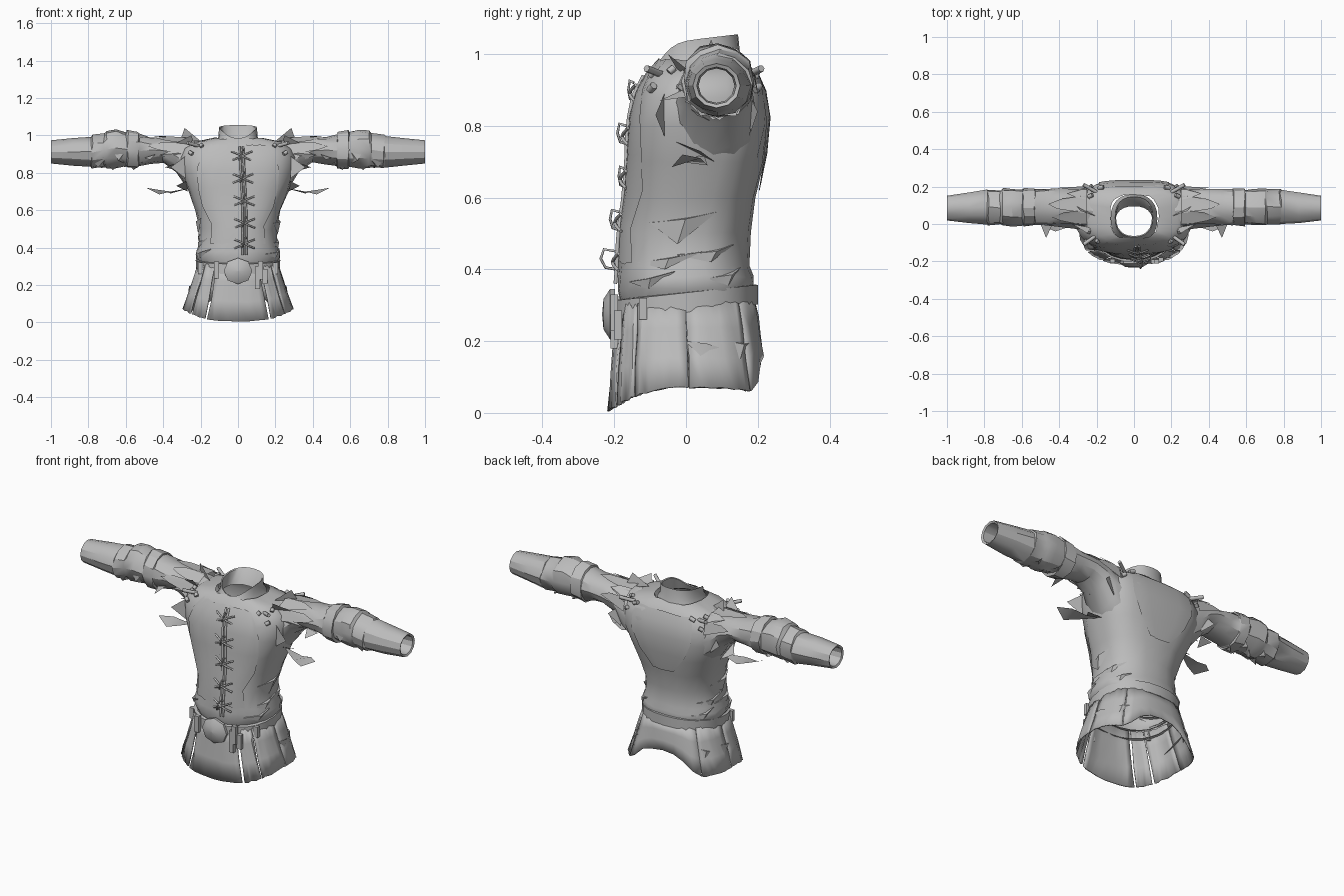
import bpy, math, random
from mathutils import Vector

random.seed(4)
if "Cube" in bpy.data.objects:
    bpy.data.objects.remove(bpy.data.objects["Cube"])

cloth = bpy.data.materials.new("grey_cloth")
cloth.use_nodes = True
cloth.diffuse_color = (0.5, 0.5, 0.5, 1)
cloth.node_tree.nodes["Principled BSDF"].inputs["Base Color"].default_value = (0.5, 0.5, 0.5, 1)


def make(name, verts, faces, thick=0, angle=35):
    me = bpy.data.meshes.new(name)
    me.from_pydata([tuple(v) for v in verts], [], faces)
    me.validate()
    me.materials.append(cloth)
    ob = bpy.data.objects.new(name, me)
    bpy.context.collection.objects.link(ob)
    if thick:
        mod = ob.modifiers.new("thickness", "SOLIDIFY")
        mod.thickness = thick
    bpy.ops.object.select_all(action="DESELECT")
    ob.select_set(True)
    bpy.context.view_layer.objects.active = ob
    bpy.ops.object.shade_smooth_by_angle(angle=math.radians(angle))


def skin(name, rows, closed=False, thick=0, angle=35):
    """Quads between successive rows of points."""
    n = len(rows[0])
    verts = [p for row in rows for p in row]
    faces = []
    for r in range(len(rows) - 1):
        for i in range(n if closed else n - 1):
            j = (i + 1) % n
            faces.append((r * n + i, r * n + j, (r + 1) * n + j, (r + 1) * n + i))
    make(name, verts, faces, thick, angle)


def spow(v, p):
    return math.copysign(abs(v) ** p, v)


def oval(a, z, hw, front, back, power=0.88, tilt=0):
    """Point at angle a of a body ring; the front is at -90 degrees."""
    t = math.radians(a)
    y = (front + back) / 2 + (back - front) / 2 * spow(math.sin(t), power)
    return Vector((hw * spow(math.cos(t), power), y, z + tilt * y))


def jitter(p, amount):
    return Vector([c + random.uniform(-amount, amount) for c in p])


def tube(name, points, radius):
    cu = bpy.data.curves.new(name, "CURVE")
    cu.dimensions = "3D"
    cu.bevel_depth = radius
    cu.bevel_resolution = 1
    cu.use_fill_caps = True
    sp = cu.splines.new("POLY")
    sp.points.add(len(points) - 1)
    for q, p in zip(sp.points, points):
        q.co = (*p, 1)
    cu.materials.append(cloth)
    ob = bpy.data.objects.new(name, cu)
    bpy.context.collection.objects.link(ob)


def box(name, c, size):
    x, y, z = (s / 2 for s in size)
    v = [Vector(c) + Vector((a * x, b * y, d * z)) for a in (-1, 1) for b in (-1, 1) for d in (-1, 1)]
    make(name, v, [(0, 1, 3, 2), (4, 6, 7, 5), (0, 4, 5, 1), (2, 3, 7, 6), (0, 2, 6, 4), (1, 5, 7, 3)])


# Torso: height, half width, front, back
BODY = [(.31, .2, -.18, .18), (.345, .226, -.19, .19), (.38, .226, -.19, .185), (.41, .213, -.185, .178),
        (.5, .207, -.183, .18), (.6, .228, -.168, .195), (.7, .265, -.16, .217), (.8, .3, -.157, .232),
        (.88, .31, -.142, .224), (.93, .29, -.118, .207), (.965, .235, -.095, .185), (.985, .13, -.08, .155)]
ANGLES = range(0, 360, 15)


def body(a, z, out=0.0):
    lo = max(i for i in range(len(BODY) - 1) if BODY[i][0] <= z)
    p, q = BODY[lo], BODY[lo + 1]
    f = (z - p[0]) / (q[0] - p[0])
    _, hw, fr, bk = [u + (v - u) * f for u, v in zip(p, q)]
    # The chest is boxier than the waist, most of all across the shoulder blades
    boxy = min(1, max(0, (z - .5) / .25))
    drop = .18 + .1 * max(0, math.sin(math.radians(a)))
    return oval(a, z, hw + out, fr - out, bk + out, .88 - drop * boxy)


skin("torso", [[jitter(body(a, ring[0]), .004) for a in ANGLES] for ring in BODY], True, angle=45)

# Collar, high behind and dipping to a notch at the front, with a lining
COLLAR = [(.955, .125, -.1, .16, 0), (.99, .104, -.085, .15, .2), (1.038, .102, -.07, .145, 1),
          (1.034, .096, -.064, .138, 1), (.965, .1, -.078, .095, 0)]
rows = []
for z, hw, fr, bk, dip in COLLAR:
    row = [oval(a, z, hw, fr, bk, .85, .12) for a in ANGLES]
    for a, p in zip(ANGLES, row):
        p.z -= .045 * dip * max(0, -math.sin(math.radians(a))) ** 3
    rows.append(row)
skin("collar", rows, True)


# Ragged leather panels laid over the torso
def panel(name, heights, left, right):
    rows = []
    for k, z in enumerate(heights):
        a, b = left[k], right[k]
        rows.append([body(a + (b - a) * i / 6, z + random.uniform(-.006, .006), .006) for i in range(7)])
    skin(name, rows, angle=45)


steps = (.42, .52, .62, .72, .82, .9, .95)
panel("front_panel_left", steps, [-88] * 7, (-50, -53, -42, -46, -52, -60, -64))
panel("front_panel_right", steps, (-130, -127, -138, -134, -128, -120, -116), [-90] * 7)
panel("back_panel", steps[2:], (80, 70, 64, 64, 62), (100, 110, 116, 116, 118))

# Wrinkles: wide shallow folds low on the sides
for a, z, w, h in [(-5, .54, 26, .07), (-15, .43, 28, .03), (20, .45, 26, .03), (-30, .375, 24, .03),
                   (35, .385, 20, .03)]:
    for m in (a, 180 - a):
        pts = [body(m - w, z - .01, .003), body(m + w, z + .02, .003), body(m, z - h, .004), body(m + 4, z, .012)]
        make("side_fold", pts, [(0, 3, 2), (3, 1, 2), (0, 1, 3)])


# Skirt panels split by slits, with the hem arched up at the back
def skirt_point(a, t, out=0.0):
    s = math.sin(math.radians(a))
    hem = .07 - (.065 * s * s if s < 0 else .012 * s) + .11 * max(0, (s - .8) / .2) ** .8
    z = .31 + (hem - .31) * t
    d = (.31 - z) / .3
    return oval(a, z, .21 + .1 * d + out, -.187 - .025 * d - out, .187 + .05 * d + out, power=.78)


def skirt(a0, a1):
    rows = []
    for t in (0, .3, .65, 1):
        rows.append([jitter(skirt_point(a0 + (a1 - a0) * i / 8, t), .003) for i in range(9)])
    skin("skirt_panel", rows, thick=.006, angle=20)


for a0, a1 in [(-116, -64), (-61, -40), (-38, 0), (0, 45), (45, 135), (135, 180), (180, 218), (220, 241)]:
    skirt(a0, a1)
for m in (5, 38):
    for a in (m, 180 - m):
        pts = [skirt_point(a - 22, .42, .003), skirt_point(a + 22, .55, .003),
               skirt_point(a, .65, .004), skirt_point(a + 4, .48, .014)]
        make("skirt_fold", pts, [(0, 1, 3), (1, 2, 3), (2, 0, 3)])

# Belt, buckle and hanging straps
BELT = [(.282, .212, -.19, .19), (.28, .225, -.203, .2), (.335, .226, -.203, .2), (.337, .21, -.188, .188)]
skin("belt", [[oval(a, *r, tilt=.11) for a in ANGLES] for r in BELT], True)
rim = [(.076 * spow(math.cos(i * math.pi / 4), .9), .07 * math.sin(i * math.pi / 4)) for i in range(8)]
layers = [[Vector((x * k, y, .275 + z * k)) for x, z in rim]
          for k, y in ((1, -.198), (1, -.212), (.6, -.23), (.001, -.234))]
skin("buckle", layers, True)
for x, y, z, h in [(-.115, -.197, .28, .09), (.12, -.2, .28, .1), (.105, -.2, .24, .12), (.145, -.19, .245, .08),
                   (-.2, -.12, .29, .06), (.2, -.12, .29, .06)]:
    box("belt_strap", (x, y, z), (.026, .022, h))


# Front seam and crossed lacing with loose loops
def seam_x(z):
    return .035 - .05 * max(0, z - .6)


for off in (-.009, .009):
    tube("front_seam", [(seam_x(z) + off, body(-90, z, .007).y, z) for z in [.36 + .058 * i for i in range(11)]], .006)
for z, bulge in [(.42, .045), (.53, .025), (.65, .015), (.77, .025), (.89, .015)]:
    x, y = seam_x(z), body(-90, z, .008).y
    for s in (-1, 1):
        tube("lace", [(x - .055, y + .005, z + s * .024), (x - .02, y - .008, z + s * .01), (x, y - .012, z),
                      (x + .02, y - .008, z - s * .01), (x + .055, y + .005, z - s * .024)], .005)
    tube("lace_loop", [(x + .01, y, z + .03), (x + .005, y - bulge * .8, z + .036), (x, y - bulge, z + .01),
                       (x - .01, y - bulge * .7, z - .015), (x - .015, y, z - .02)], .004)

# Sleeves: distance out, height, depth centre, height radius, depth radius
SLEEVE = [(.22, .82, .07, .15, .125), (.28, .85, .078, .12, .115), (.33, .893, .086, .088, .102),
          (.4, .92, .092, .067, .096), (.47, .92, .092, .072, .096), (.53, .92, .09, .088, .096),
          (.532, .92, .09, .096, .1), (.59, .925, .09, .1, .1), (.595, .925, .09, .092, .094),
          (.65, .93, .09, .102, .1), (.7, .925, .09, .102, .1), (.715, .92, .09, .09, .094),
          (.78, .912, .09, .09, .095), (.785, .912, .09, .082, .09), (.88, .912, .087, .074, .082),
          (1.0, .912, .085, .062, .066), (.995, .912, .085, .052, .055), (.92, .912, .085, .048, .05)]


def around(x, zc, yc, rz, ry, s, a):
    t = math.radians(a)
    return Vector((s * x, yc + ry * math.cos(t), zc + rz * math.sin(t)))


for s, side in ((1, "left"), (-1, "right")):
    rows = []
    for k, ring in enumerate(SLEEVE):
        amount = .005 if 1 < k < 14 else 0
        rows.append([jitter(around(*ring, s, a), amount) for a in range(0, 360, 30)])
    skin("sleeve_" + side, rows, True, angle=30)
    # Elbow folds
    for x, a in [(.55, 250), (.6, 290), (.66, 260), (.72, 285), (.63, 200), (.74, 230)]:
        quad = [around(x + dx, .922, .09, r, r, s, a + da) for dx, r, da in
                [(-.04, .09, -25), (.04, .09, -20), (.01, .107, 12), (-.02, .09, 30)]]
        make("elbow_fold", quad, [(0, 1, 2), (0, 2, 3)])
    # Torn strips hanging from the shoulder over the upper sleeve
    for a, reach in [(10, .4), (45, .36), (80, .46), (120, .44), (160, .48), (195, .42)]:
        root = [around(.25, .9, .086, .088, .12, s, a + d) for d in (-24, 24)]
        tip = [around(x, .918, .092, .08, .104, s, a + d) for x, d in ((reach - .05, 16), (reach, 2), (reach - .07, -14))]
        make("torn_strip_" + side, root + tip, [(0, 1, 2, 3), (0, 3, 4)])
    # Shoulder tufts, ragged armhole edges and loose scraps of cloth
    for tri in [((.2, .04, .97), (.31, .1, .97), (.285, .07, 1.04)), ((.23, -.02, .95), (.33, .0, .96), (.25, -.05, 1.0)),
                ((.28, -.06, .89), (.28, -.06, .77), (.36, -.085, .83)), ((.28, .17, .9), (.28, .18, .78), (.35, .2, .84)),
                ((.3, .0, .86), (.28, .1, .8), (.39, .03, .83)), ((.27, -.04, .76), (.27, .08, .7), (.33, .04, .73)),
                ((.44, -.01, .9), (.5, .0, .88), (.47, -.075, .87))]:
        make("cloth_shard_" + side, [(s * x, y, z) for x, y, z in tri], [(0, 1, 2)])
    scrap = [(.25, .05, .72), (.36, -.02, .70), (.42, -.04, .685), (.49, -.01, .72), (.43, .04, .71), (.36, .06, .69)]
    make("loose_scrap_" + side, [(s * x, y, z) for x, y, z in scrap], [(0, 1, 5), (1, 2, 4, 5), (2, 3, 4)])
    # Knots on the shoulders, front and back
    for a, z in [(-45, .9), (-55, .94), (-28, .95), (48, .9), (58, .94), (30, .95)]:
        p = body(a, z, .008)
        q = body(a + 6, z + .012, .014)
        tube("knot_" + side, [(s * p.x, p.y, p.z), (s * q.x, q.y, q.z)], .011)
    for y0, y1 in ((-.06, -.11), (.17, .21)):
        tube("shoulder_tie_" + side, [(s * .2, y0, .94), (s * .27, y1, .96)], .01)
